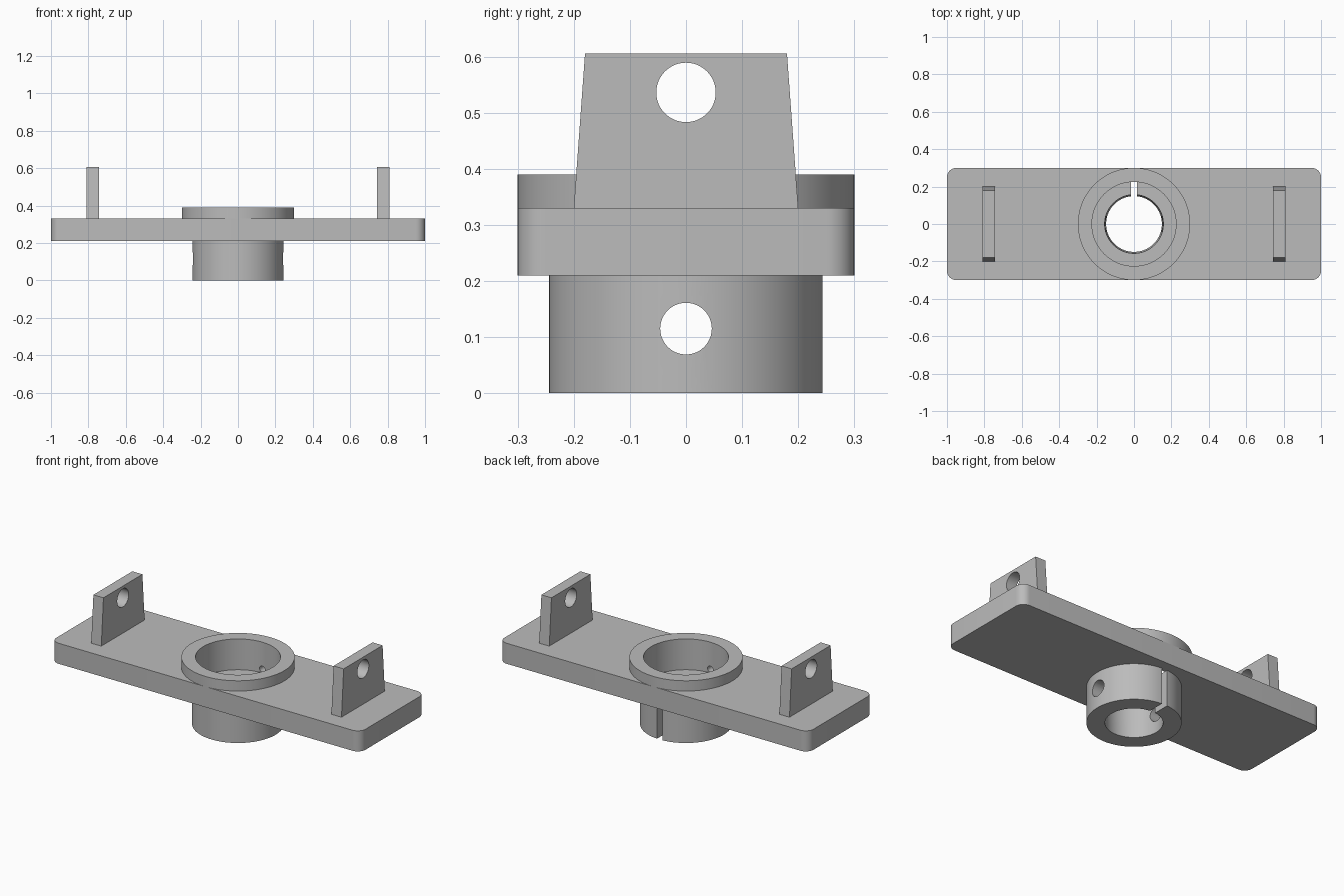
import bpy, bmesh, math
from mathutils import Matrix

if "Cube" in bpy.data.objects:
    bpy.data.objects.remove(bpy.data.objects["Cube"], do_unlink=True)

grey = bpy.data.materials.new("machined_grey")
grey.use_nodes = True
COLOUR = (0.5, 0.5, 0.5, 1)
grey.diffuse_color = COLOUR
grey.node_tree.nodes["Principled BSDF"].inputs["Base Color"].default_value = COLOUR


def make(name, bm):
    bmesh.ops.recalc_face_normals(bm, faces=bm.faces)
    mesh = bpy.data.meshes.new(name)
    bm.to_mesh(mesh)
    bm.free()
    obj = bpy.data.objects.new(name, mesh)
    bpy.context.collection.objects.link(obj)
    mesh.materials.append(grey)
    return obj


def prism(name, points, matrix, depth):
    """Extrude a flat outline along the local z axis."""
    bm = bmesh.new()
    face = bm.faces.new([bm.verts.new((u, v, 0)) for u, v in points])
    new = bmesh.ops.extrude_face_region(bm, geom=[face])["geom"]
    bmesh.ops.translate(bm, vec=(0, 0, depth),
                        verts=[v for v in new if isinstance(v, bmesh.types.BMVert)])
    bm.transform(matrix)
    return make(name, bm)


def tube(name, outer, inner_low, inner_high, low, high, steps=96):
    """Revolve a four-point section about the vertical axis."""
    section = [(inner_low, low), (outer, low), (outer, high), (inner_high, high)]
    bm = bmesh.new()
    rings = []
    for i in range(steps):
        a = math.tau * i / steps
        rings.append([bm.verts.new((r * math.cos(a), r * math.sin(a), z)) for r, z in section])
    for i, ring in enumerate(rings):
        nxt = rings[(i + 1) % steps]
        for j in range(4):
            k = (j + 1) % 4
            bm.faces.new((ring[j], nxt[j], nxt[k], ring[k]))
    return make(name, bm)


def drill(name, radius, length, centre, axis):
    bm = bmesh.new()
    turn = {"X": Matrix.Rotation(math.pi / 2, 4, "Y"),
            "Y": Matrix.Rotation(math.pi / 2, 4, "X"), "Z": Matrix()}[axis]
    bmesh.ops.create_cone(bm, cap_ends=True, segments=96 if axis == "Z" else 48,
                          radius1=radius, radius2=radius, depth=length,
                          matrix=Matrix.Translation(centre) @ turn)
    return make(name, bm)


def cut(obj, *cutters):
    """Subtract the cutters, bake the result and discard them."""
    for c in cutters:
        c.hide_render = True
        mod = obj.modifiers.new("cut", "BOOLEAN")
        mod.operation = "DIFFERENCE"
        mod.solver = "EXACT"
        mod.object = c
    graph = bpy.context.evaluated_depsgraph_get()
    baked = bpy.data.meshes.new_from_object(obj.evaluated_get(graph))
    obj.modifiers.clear()
    obj.data = baked
    for c in cutters:
        bpy.data.objects.remove(c, do_unlink=True)


# Base plate with rounded corners, central bore and two small blind side holes
R = 0.05
outline = []
for sx, sy, start in ((1, 1, 0), (-1, 1, 90), (-1, -1, 180), (1, -1, 270)):
    for i in range(9):
        a = math.radians(start + i * 90 / 8)
        outline.append((sx * (1 - R) + R * math.cos(a), sy * (0.3 - R) + R * math.sin(a)))
plate = prism("base_plate", outline, Matrix.Translation((0, 0, 0.21)), 0.12)
cut(plate, drill("bore_cutter", 0.225, 0.4, (0, 0, 0.27), "Z"),
    drill("blind_hole_cutter", 0.018, 0.53, (0, 0, 0.232), "Y"))

# Raised rim above the plate
rim = tube("top_rim", 0.3, 0.225, 0.225, 0.33, 0.39)

# Split clamp collar below the plate, with a cross hole and a rear slot
collar = tube("clamp_collar", 0.244, 0.149, 0.157, 0, 0.21)
slot = [(-0.017, 0.1), (0.017, 0.1), (0.017, 0.3), (-0.017, 0.3)]
cut(collar, drill("cross_hole_cutter", 0.046, 0.8, (0, 0, 0.115), "X"),
    prism("slot_cutter", slot, Matrix.Translation((0, 0, -0.1)), 0.4))

# Tapered upright lugs, each with a hole
lugs = []
axes = Matrix(((0, 0, 1, 0), (1, 0, 0, 0), (0, 1, 0, 0), (0, 0, 0, 1)))
shape = [(-0.2, 0.33), (0.2, 0.33), (0.18, 0.605), (-0.18, 0.605)]
for side, x in (("left", 0.777), ("right", -0.777)):
    lug = prism(side + "_lug", shape, Matrix.Translation((x - 0.0325, 0, 0)) @ axes, 0.065)
    cut(lug, drill("lug_hole_cutter", 0.053, 0.2, (x, 0, 0.536), "X"))
    lugs.append(lug)

# Smooth the round walls and keep the edges sharp
bpy.ops.object.select_all(action="DESELECT")
for obj in [plate, rim, collar] + lugs:
    obj.select_set(True)
bpy.context.view_layer.objects.active = plate
bpy.ops.object.shade_smooth_by_angle(angle=math.radians(30))
